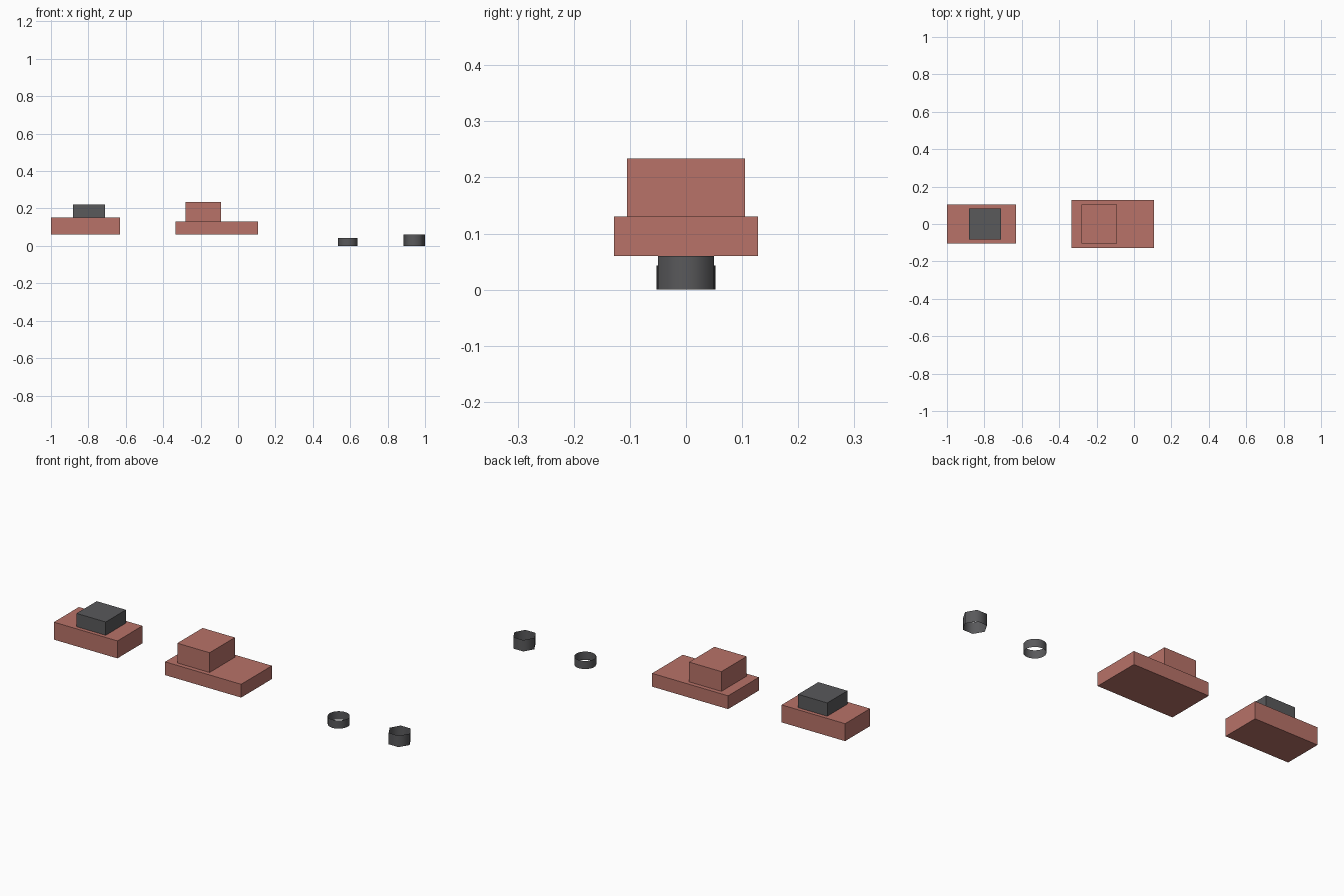
import bpy
import bmesh

default = bpy.data.objects.get("Cube")
if default:
    bpy.data.objects.remove(default, do_unlink=True)


def make_material(name, colour):
    mat = bpy.data.materials.new(name)
    mat.use_nodes = True
    mat.diffuse_color = colour
    mat.node_tree.nodes["Principled BSDF"].inputs["Base Color"].default_value = colour
    return mat


brick_red = make_material("brick red", (0.48, 0.17, 0.14, 1))
dark_grey = make_material("dark grey", (0.1, 0.1, 0.105, 1))


def add_object(name, bm, mat):
    mesh = bpy.data.meshes.new(name)
    bm.to_mesh(mesh)
    bm.free()
    mesh.materials.append(mat)
    obj = bpy.data.objects.new(name, mesh)
    bpy.context.collection.objects.link(obj)
    return obj


def add_box(name, x0, x1, half_y, z0, z1, mat):
    bm = bmesh.new()
    bmesh.ops.create_cube(bm, size=1)
    bmesh.ops.scale(bm, vec=(x1 - x0, 2 * half_y, z1 - z0), verts=bm.verts)
    bmesh.ops.translate(bm, vec=((x0 + x1) / 2, 0, (z0 + z1) / 2), verts=bm.verts)
    return add_object(name, bm, mat)


def add_tube(name, x, radius, height, sides, mat):
    """Open, thin-walled tube standing on the ground, with a corner facing +x."""
    bm = bmesh.new()
    bmesh.ops.create_circle(bm, segments=sides, radius=radius)
    # Put the first corner on the x axis
    first = bm.verts[:][0].co.copy()
    turn = first.xy.angle_signed((1, 0))
    for v in bm.verts:
        v.co.xy = v.co.xy.copy() @ rotation(turn)
        v.co.x += x
    wall = bmesh.ops.extrude_edge_only(bm, edges=bm.edges[:])
    top = [g for g in wall["geom"] if isinstance(g, bmesh.types.BMVert)]
    bmesh.ops.translate(bm, vec=(0, 0, height), verts=top)
    # Walls face away from the tube axis
    bm.normal_update()
    inward = [f for f in bm.faces
              if f.normal.x * (f.calc_center_median().x - x)
              + f.normal.y * f.calc_center_median().y < 0]
    bmesh.ops.reverse_faces(bm, faces=inward)
    for f in bm.faces:
        f.smooth = True
    return add_object(name, bm, mat)


def rotation(angle):
    from mathutils import Matrix
    return Matrix.Rotation(angle, 2)


# Short block with a dark cap
add_box("short_base", -1.0, -0.63, 0.104, 0.06, 0.152, brick_red)
add_box("short_base_cap", -0.882, -0.712, 0.084, 0.152, 0.222, dark_grey)

# Long block with an off-centre tower
add_box("long_base", -0.335, 0.108, 0.128, 0.06, 0.13, brick_red)
add_box("long_base_tower", -0.28, -0.092, 0.105, 0.13, 0.234, brick_red)

# Open round ring and hexagonal sleeve
add_tube("round_ring", 0.587, 0.0525, 0.043, 32, dark_grey)
add_tube("hex_sleeve", 0.942, 0.058, 0.06, 6, dark_grey)
